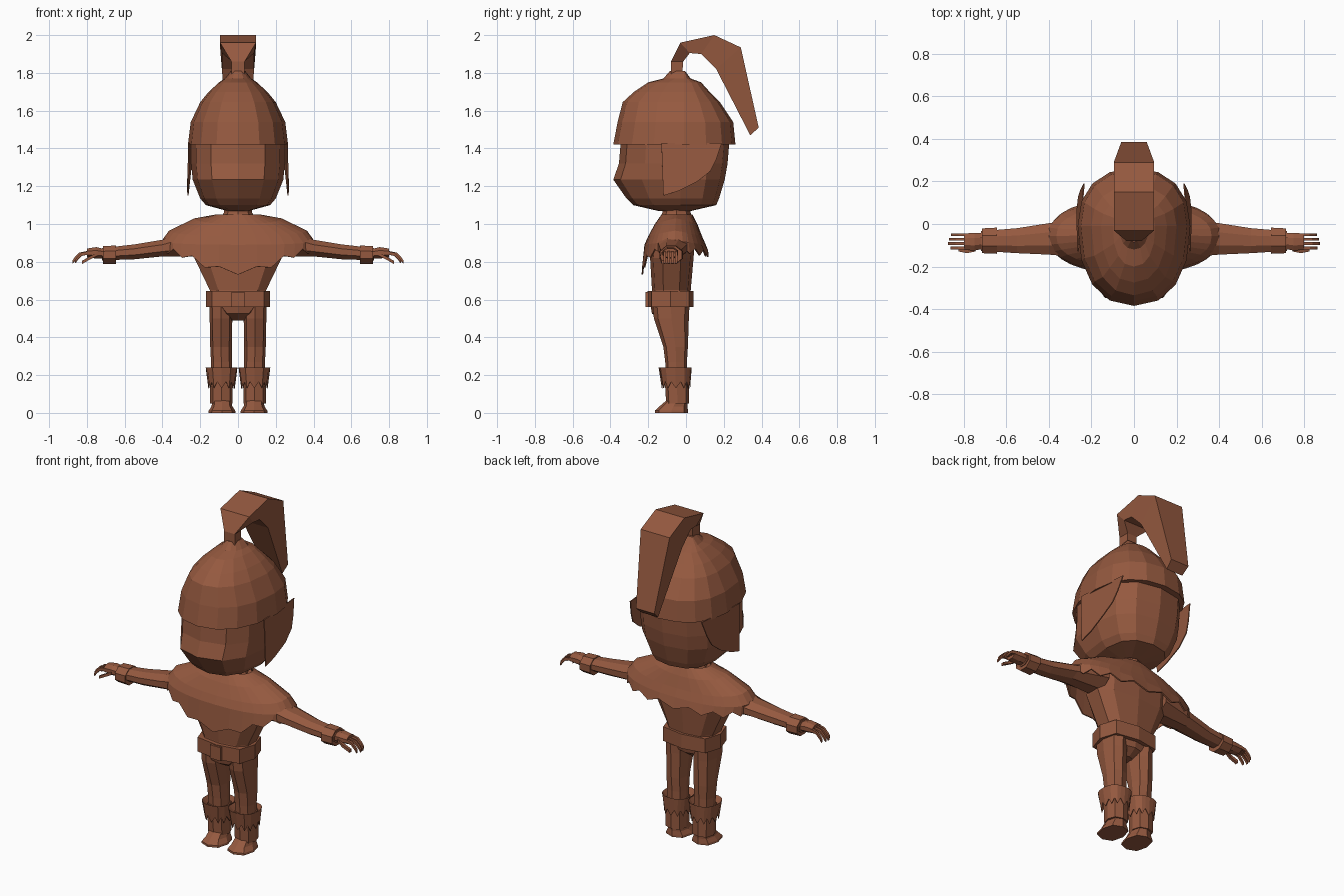
import bpy, bmesh
from math import sin, cos, pi

if "Cube" in bpy.data.objects:
    bpy.data.objects.remove(bpy.data.objects["Cube"])

mat = bpy.data.materials.new("brown")
mat.diffuse_color = (0.30, 0.10, 0.05, 1)
mat.use_nodes = True
mat.node_tree.nodes["Principled BSDF"].inputs["Base Color"].default_value = mat.diffuse_color


def make(name, verts, faces, mirror=False, thick=0):
    bm = bmesh.new()
    vs = [bm.verts.new(v) for v in verts]
    for f in faces:
        bm.faces.new([vs[i] for i in f])
    bmesh.ops.recalc_face_normals(bm, faces=bm.faces)
    me = bpy.data.meshes.new(name)
    bm.to_mesh(me)
    bm.free()
    ob = bpy.data.objects.new(name, me)
    bpy.context.collection.objects.link(ob)
    me.materials.append(mat)
    if thick:
        m = ob.modifiers.new("thickness", "SOLIDIFY")
        m.thickness = thick
    if mirror:
        m = ob.modifiers.new("mirror", "MIRROR")
        m.use_mirror_merge = False
    return ob


def loft(name, rings, caps=True, **kw):
    """Skin a list of equal-length point rings."""
    n = len(rings[0])
    verts = [p for r in rings for p in r]
    faces = [(k*n + i, k*n + (i+1) % n, (k+1)*n + (i+1) % n, (k+1)*n + i)
             for k in range(len(rings) - 1) for i in range(n)]
    if caps:
        faces += [tuple(range(n)), tuple(range(len(verts) - n, len(verts)))]
    return make(name, verts, faces, **kw)


def oval(z, hx, y0, y1, n=8, cx=0, yc=None, p=1.0, turn=0.0):
    """Horizontal ring; z may be a function of (index, sin)."""
    yc = (y0 + y1) / 2 if yc is None else yc
    pts = []
    for i in range(n):
        a = -pi/2 + 2*pi*(i + turn)/n
        c, s = cos(a), sin(a)
        x = hx * (abs(c)**p) * (1 if c > 0 else -1)
        y = yc + (abs(s)**p) * ((y1 - yc) if s > 0 else (y0 - yc))
        pts.append((cx + x, y, z(i, s) if callable(z) else z))
    return pts


def xring(x, y0, y1, z0, z1, n=8):
    """Ring across the x axis, for arms and fingers."""
    return [(x, (y0+y1)/2 + (y1-y0)/2*cos(a), (z0+z1)/2 + (z1-z0)/2*sin(a))
            for a in [2*pi*(i + .5)/n for i in range(n)]]


# Head under the hair
loft("head", [oval(z, h, a, b, 12, yc=-.03, p=.8) for z, h, a, b in [
    (1.07, .06, -.15, .03), (1.10, .17, -.28, .16), (1.135, .2, -.315, .175),
    (1.235, .24, -.385, .205), (1.32, .248, -.355, .22), (1.44, .25, -.345, .23)]])

# Hair cap with its overhanging rim
loft("hair_cap", [oval(z, h, a, b, 16, yc=-.01, p=.88) for z, h, a, b in [
    (1.42, .265, -.385, .262), (1.54, .25, -.362, .25), (1.645, .2, -.335, .18),
    (1.70, .155, -.275, .125), (1.75, .1, -.2, .08), (1.77, .07, -.12, .025),
    (1.81, .038, -.085, -.005)]])

# Thin side locks hanging from the cap
lock = [(-.13, 1.43), (-.12, 1.15), (-.04, 1.175), (.06, 1.225),
        (.13, 1.28), (.16, 1.34), (.19, 1.43)]
make("side_lock", [(.272 - .04*abs(z - 1.25) - .8*max(0, y - .06)**2 * 2, y, z)
                   for y, z in lock], [tuple(range(7))], mirror=True, thick=.006)

# Ponytail: outer and inner side point, half width
tail = [(-.08, 1.79, -.02, 1.79, .035), (-.08, 1.86, -.015, 1.86, .035),
        (-.03, 1.96, .02, 1.905, .095), (.15, 2.0, .08, 1.90, .095),
        (.29, 1.935, .16, 1.82, .095), (.385, 1.51, .34, 1.47, .06)]
loft("ponytail", [[(-w, a, b), (w, a, b), (w*.9, c, d), (-w*.9, c, d)]
                  for a, b, c, d, w in tail])

# Neck and torso
loft("neck", [oval(1.0, .11, -.15, .04), oval(1.06, .075, -.125, .025),
              oval(1.12, .07, -.12, .02)])
loft("torso", [oval(z, h, a, b, 10, p=.75) for z, h, a, b in [
    (.49, .035, -.12, -.04), (.525, .085, -.18, .01), (.58, .15, -.19, .02),
    (.65, .155, -.18, .025), (.82, .24, -.19, .04), (.95, .24, -.17, .05),
    (1.03, .11, -.13, .03)]])

# Belt and buckle
loft("belt", [oval(z, .17, -.205, .04, 8, p=.6)
              for z in (.56, .645)])
loft("buckle", [oval(z, .05, -.22, -.18, 4, turn=.5) for z in (.56, .64)])

# Fur shoulder cape with a jagged hem
N = 32


def hem(i, s):
    return .868 - .095 * max(0, -s)**6 - .025 * abs(s) + (.016 if i % 2 else -.016)


loft("cape", [
    oval(1.05, .12, -.13, .035, N),
    oval(lambda i, s: 1.03 - .03*abs(s), .23, -.165, .06, N, p=.85),
    oval(lambda i, s: .965 - .03*abs(s), .365, -.2, .085, N, p=.85),
    oval(lambda i, s: .91 - .02*abs(s), .405, -.22, .105, N, p=.85),
    oval(hem, .40, -.235, .12, N, p=.85)], caps=False, thick=.008)

# Arms, cuffs, hands
loft("arm", [xring(.2, -.17, .04, .82, 1.0), xring(.4, -.15, .01, .825, .92),
             xring(.55, -.142, -.015, .81, .895),
             xring(.72, -.13, -.03, .805, .875)], mirror=True)
loft("wrist_cuff", [xring(.645, -.145, -.012, .783, .89),
                    xring(.715, -.142, -.016, .785, .887)], mirror=True)
loft("palm", [xring(.71, -.12, -.04, .815, .87), xring(.75, -.128, -.038, .815, .88),
              xring(.80, -.125, -.042, .82, .872)], mirror=True)
for k, reach in enumerate((-.012, 0, -.004, -.015)):
    y = -.123 + k*.021
    loft("finger", [xring(x + reach, y, y + .019, z - .012, z + .012, 4) for x, z in
                    [(.79, .85), (.84, .84), (.865, .815), (.875, .80)]], mirror=True)
loft("thumb", [xring(x, y - .013, y + .013, z - .012, z + .012, 4) for x, y, z in
               [(.745, -.12, .84), (.785, -.128, .82), (.825, -.12, .797)]], mirror=True)

# Legs, boots, fringed cuffs, feet
loft("leg", [oval(z, h, a, b, 8, cx=c, p=.8) for z, h, a, b, c in [
    (.20, .055, -.105, .005, .088), (.27, .055, -.11, .005, .088),
    (.35, .057, -.12, .01, .09), (.5, .06, -.17, .015, .09),
    (.60, .062, -.18, .02, .09)]], mirror=True)
loft("boot", [oval(z, .06, a, .015, 8, cx=.088, p=.8)
              for z, a in ((.05, -.105), (.22, -.115))], mirror=True)
loft("boot_fringe", [
    oval(.20, .058, -.115, .012, 24, cx=.087, p=.8),
    oval(.24, .084, -.145, .03, 24, cx=.087, p=.8),
    oval(lambda i, s: .165 if i % 2 else .13, .07, -.128, .022, 24, cx=.087, p=.8)],
    caps=False, mirror=True, thick=.004)
loft("foot", [oval(z, h, a, b, 8, cx=.085, p=.8) for z, h, a, b in [
    (0, .072, -.165, .01), (.012, .07, -.165, .01),
    (.035, .055, -.14, .008), (.065, .05, -.105, .008)]], mirror=True)
